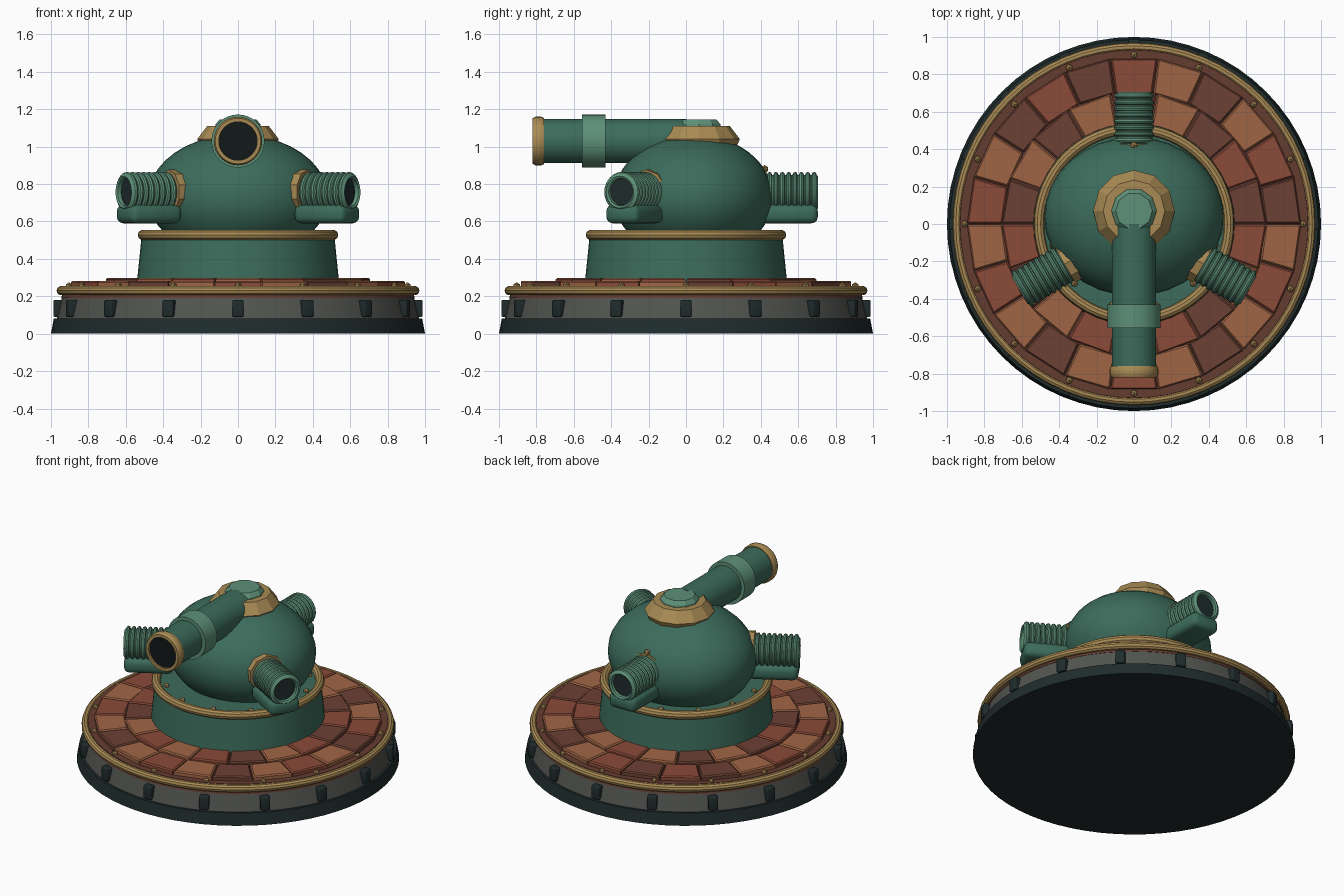
import bpy, bmesh, math, random
from mathutils import Matrix, Vector

if "Cube" in bpy.data.objects:
    bpy.data.objects.remove(bpy.data.objects["Cube"])

random.seed(4)
TAU = 2 * math.pi


def mat(name, *rgb):
    m = bpy.data.materials.new(name)
    m.diffuse_color = (*rgb, 1)
    m.use_nodes = True
    m.node_tree.nodes["Principled BSDF"].inputs["Base Color"].default_value = m.diffuse_color
    return m


GREEN = mat("green", 0.045, 0.15, 0.105)
LIGHT = mat("light_green", 0.11, 0.28, 0.19)
GOLD = mat("brass", 0.40, 0.26, 0.09)
DARK = mat("dark_iron", 0.014, 0.025, 0.026)
BLACK = mat("bore_black", 0.006, 0.009, 0.009)
STONE = mat("stone", 0.085, 0.09, 0.08)
MORTAR = mat("mortar", 0.13, 0.045, 0.03)
BRICKS = [mat("brick_red", 0.26, 0.07, 0.04), mat("brick_orange", 0.35, 0.13, 0.06),
          mat("brick_brown", 0.15, 0.052, 0.034)]


def finish(name, bm, material, smooth=True, matrix=Matrix()):
    bmesh.ops.recalc_face_normals(bm, faces=bm.faces[:])
    me = bpy.data.meshes.new(name)
    bm.to_mesh(me)
    bm.free()
    ob = bpy.data.objects.new(name, me)
    bpy.context.collection.objects.link(ob)
    me.materials.append(material)
    ob.matrix_world = matrix
    if smooth:
        bpy.ops.object.select_all(action='DESELECT')
        ob.select_set(True)
        bpy.context.view_layer.objects.active = ob
        bpy.ops.object.shade_smooth_by_angle(angle=math.radians(35))
    return ob


def lathe(name, profile, material, segs=48, matrix=Matrix(), smooth=True, closed=False):
    """Revolve (radius, height) points about local z; a zero radius closes the end."""
    bm = bmesh.new()
    rings = []
    for r, z in profile:
        if r == 0:
            rings.append([bm.verts.new((0, 0, z))] * segs)
        else:
            rings.append([bm.verts.new((r * math.cos(TAU * i / segs), r * math.sin(TAU * i / segs), z))
                          for i in range(segs)])
    pairs = list(zip(rings, rings[1:])) + ([(rings[-1], rings[0])] if closed else [])
    for a, b in pairs:
        for i in range(segs):
            j = (i + 1) % segs
            bm.faces.new(list(dict.fromkeys((a[i], a[j], b[j], b[i]))))
    return finish(name, bm, material, smooth, matrix)


def torus(name, R, r, z, material, segs=64):
    prof = [(R + r * math.cos(TAU * k / 10), z + r * math.sin(TAU * k / 10)) for k in range(10)]
    return lathe(name, prof, material, segs, closed=True)


def radial(a, r, z):
    """Frame whose local z points outward at angle a."""
    return Matrix.Rotation(a, 4, 'Z') @ Matrix.Translation((r, 0, z)) @ Matrix.Rotation(math.pi / 2, 4, 'Y')


def box(name, size, material, matrix, bevel):
    bm = bmesh.new()
    bmesh.ops.create_cube(bm, size=1)
    bmesh.ops.scale(bm, vec=size, verts=bm.verts)
    bmesh.ops.bevel(bm, geom=bm.edges[:], offset=bevel, segments=3, profile=0.5, affect='EDGES')
    return finish(name, bm, material, True, matrix)


def studs(name, places, radius, material):
    bm = bmesh.new()
    for p in places:
        bmesh.ops.create_icosphere(bm, subdivisions=1, radius=radius, matrix=Matrix.Translation(p))
    return finish(name, bm, material, False)


def polar(r, a, z):
    return Vector((r * math.cos(a), r * math.sin(a), z))


# Stepped round base
lathe("base_foot", [(0, 0), (1, 0), (0.985, 0.08), (0, 0.08)], DARK, 64)
lathe("base_wall", [(0, 0.075), (0.97, 0.075), (0.94, 0.2), (0, 0.2)], STONE, 64)
lathe("base_deck", [(0, 0.19), (0.945, 0.19), (0.93, 0.253), (0, 0.253)], MORTAR, 64)
torus("base_rim", 0.945, 0.025, 0.23, GOLD)
for i in range(16):
    box("base_lug", (0.06, 0.06, 0.09), DARK,
        Matrix.Rotation(TAU * i / 16, 4, 'Z') @ Matrix.Translation((0.957, 0, 0.135)), 0.008)
studs("deck_studs", [polar(0.905, TAU * i / 16, 0.255) for i in range(16)], 0.02, GOLD)


# Rings of chamfered paving bricks
def brick_ring(name, r0, r1, z, count):
    meshes = [bmesh.new() for _ in BRICKS]
    last = -1
    for i in range(count):
        last = random.choice([c for c in range(3) if c != last])
        bm = meshes[last]
        mid, half = math.pi / 2 + TAU * i / count, math.pi / count
        layers = []
        for inset, h in ((0.003, 0.24), (0.003, z - 0.008), (0.011, z)):
            layers.append([bm.verts.new(polar(r + (inset if r == r0 else -inset), mid + s * (half - inset / r), h))
                           for r, s in ((r0, -1), (r1, -1), (r1, 1), (r0, 1))])
        for a, b in zip(layers, layers[1:]):
            for k in range(4):
                bm.faces.new((a[k], a[(k + 1) % 4], b[(k + 1) % 4], b[k]))
        bm.faces.new(layers[0])
        bm.faces.new(layers[-1])
    for bm, m in zip(meshes, BRICKS):
        finish(name, bm, m, False)


brick_ring("outer_bricks", 0.70, 0.895, 0.283, 22)
brick_ring("inner_bricks", 0.52, 0.71, 0.297, 18)

# Pedestal with brass rim
lathe("pedestal", [(0, 0.25), (0.543, 0.25), (0.515, 0.525), (0, 0.525)], GREEN, 48)
torus("pedestal_rim", 0.508, 0.028, 0.528, GOLD)
studs("pedestal_studs", [polar(0.45, TAU * (i + 0.5) / 12, 0.528) for i in range(12)], 0.02, GOLD)

# Dome body
bm = bmesh.new()
bmesh.ops.create_uvsphere(bm, u_segments=32, v_segments=20, radius=1)
finish("dome", bm, GREEN, True, Matrix.Translation((0, 0.04, 0.73)) @ Matrix.Diagonal((0.48, 0.425, 0.335, 1)))

# Faceted collar and cap on the dome
top = Matrix.Translation((0, 0.07, 0))
lathe("top_collar", [(0, 1.0), (0.2, 1.0), (0.218, 1.04), (0.165, 1.11), (0, 1.11)], GOLD, 12, top, False)
lathe("top_cap", [(0, 1.08), (0.125, 1.08), (0.12, 1.12), (0.098, 1.145), (0, 1.145)], LIGHT, 10, top, False)

# Main barrel, pointing to the front
gun = radial(-math.pi / 2, 0, 1.03)
lathe("barrel", [(0, 0), (0.118, 0), (0.118, 0.785), (0, 0.785)], GREEN, 32, gun)
lathe("barrel_sleeve", [(0.11, 0.43), (0.142, 0.43), (0.142, 0.555), (0.11, 0.555)], LIGHT, 32, gun, closed=True)
lathe("muzzle_ring", [(0.1, 0.76), (0.124, 0.76), (0.13, 0.775), (0.13, 0.805), (0.122, 0.82), (0.103, 0.82)],
      GOLD, 32, gun, closed=True)
lathe("barrel_bore", [(0, 0.78), (0.105, 0.78), (0.105, 0.808), (0, 0.808)], BLACK, 32, gun)

# Three ribbed hose ports with brackets
for deg in (90, 210, 330):
    a = math.radians(deg)
    port = radial(a, 0, 0.757)
    prof = [(0.07, 0.36), (0.092, 0.36), (0.092, 0.43)]
    n, start, pitch = 8, 0.43, 0.034
    for k in range(n):
        s = start + k * pitch
        prof += [(0.092, s + 0.003), (0.104, s + 0.008), (0.108, s + 0.017), (0.104, s + 0.026), (0.092, s + 0.031)]
    prof += [(0.085, 0.707), (0.074, 0.70), (0.07, 0.66)]
    lathe("hose", prof, LIGHT, 24, port, closed=True)
    lathe("hose_bore", [(0, 0.6), (0.072, 0.6), (0.072, 0.68), (0, 0.68)], DARK, 24, port)
    lathe("hose_flange", [(0.07, 0.38), (0.12, 0.38), (0.12, 0.43), (0.07, 0.43)], GOLD, 10, port, False, True)
    box("hose_bracket", (0.31, 0.20, 0.10), GREEN,
        Matrix.Rotation(a, 4, 'Z') @ Matrix.Translation((0.55, 0, 0.64)), 0.035)
studs("dome_studs", [polar(0.36, math.radians(d), 0.88) for d in (210, 330)]
      + [Vector((0, 0.42, 0.88))], 0.022, GOLD)
